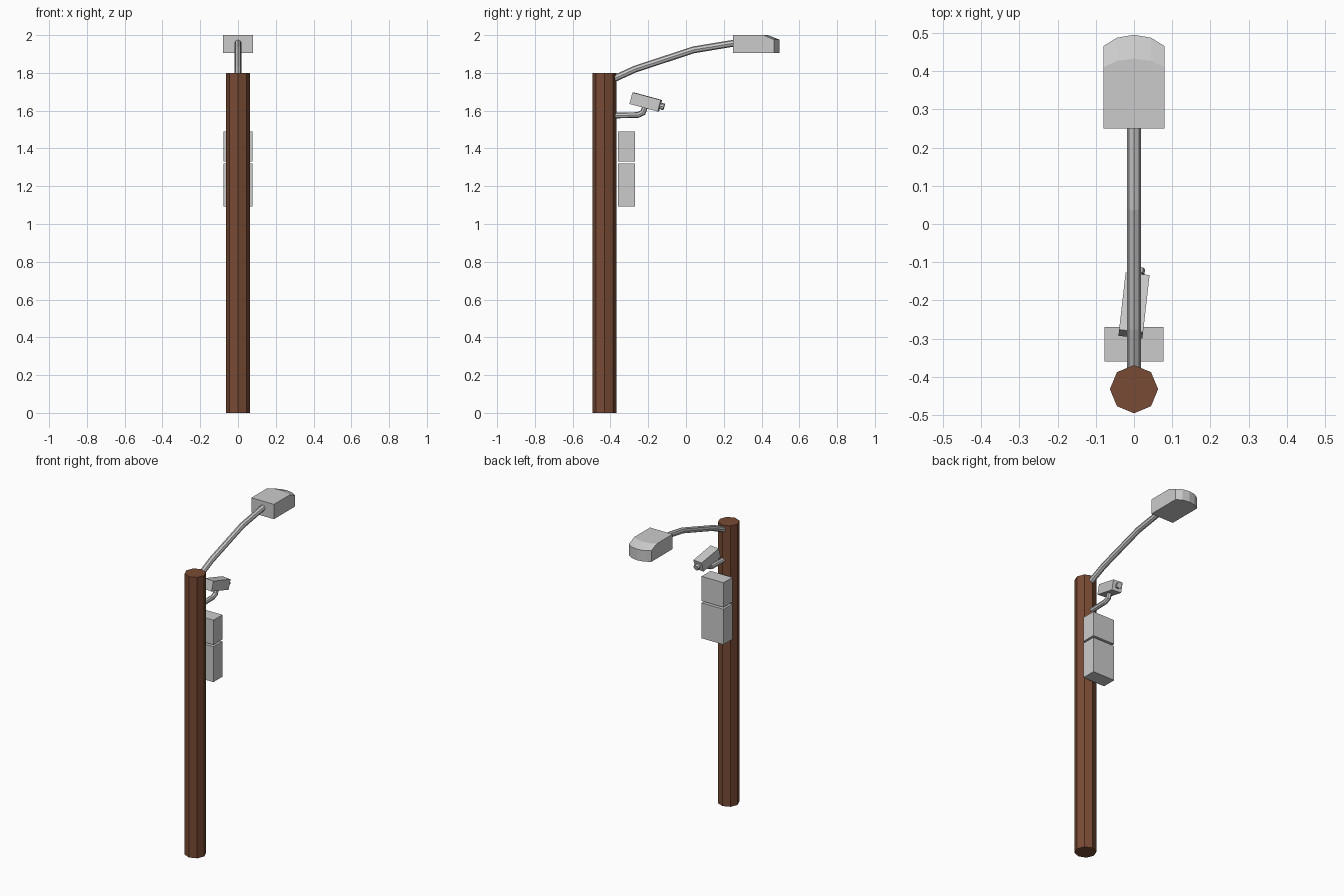
import bpy, bmesh, math
from mathutils import Matrix, Vector

if "Cube" in bpy.data.objects:
    bpy.data.objects.remove(bpy.data.objects["Cube"])


def finish(bm, name):
    bmesh.ops.recalc_face_normals(bm, faces=bm.faces)
    me = bpy.data.meshes.new(name)
    bm.to_mesh(me)
    bm.free()
    ob = bpy.data.objects.new(name, me)
    bpy.context.collection.objects.link(ob)
    return ob


def box(name, size, matrix):
    bm = bmesh.new()
    bmesh.ops.create_cube(bm, size=1)
    bmesh.ops.scale(bm, vec=size, verts=bm.verts)
    bmesh.ops.transform(bm, matrix=matrix, verts=bm.verts)
    return finish(bm, name)


def cylinder(name, r, depth, matrix, sides=8):
    bm = bmesh.new()
    bmesh.ops.create_cone(bm, cap_ends=True, segments=sides, radius1=r, radius2=r,
                          depth=depth, matrix=matrix)
    return finish(bm, name)


def tube(name, path, r, sides=8):
    """Sweep a regular polygon along a path of (y, z) points in the x = 0 plane."""
    pts = [Vector((0, y, z)) for y, z in path]
    bm = bmesh.new()
    rings = []
    for i, p in enumerate(pts):
        a = (p - pts[i - 1]).normalized() if i else Vector()
        b = (pts[i + 1] - p).normalized() if i < len(pts) - 1 else Vector()
        t = (a + b).normalized()
        n = Vector((0, -t.z, t.y))
        if i and i < len(pts) - 1:
            n /= t.dot(a)
        rings.append([bm.verts.new(p + Vector((r * math.cos(k * math.tau / sides), 0, 0))
                                   + n * r * math.sin(k * math.tau / sides))
                      for k in range(sides)])
    for lo, hi in zip(rings, rings[1:]):
        for k in range(sides):
            j = (k + 1) % sides
            bm.faces.new((lo[k], lo[j], hi[j], hi[k]))
    bm.faces.new(rings[0])
    bm.faces.new(rings[-1])
    return finish(bm, name)


# Wooden pole
wood = bpy.data.materials.new("wood")
wood.diffuse_color = (0.19, 0.07, 0.035, 1)
wood.use_nodes = True
wood.node_tree.nodes["Principled BSDF"].inputs["Base Color"].default_value = wood.diffuse_color
pole = cylinder("pole", 0.063, 1.8, Matrix.Translation((0, -0.432, 0.9)))
pole.data.materials.append(wood)

# Curved lamp arm and camera bracket
tube("lamp_arm", [(-0.39, 1.765), (-0.27, 1.82), (0.04, 1.922), (0.27, 1.96)], 0.018)
tube("camera_bracket", [(-0.385, 1.574), (-0.255, 1.577), (-0.228, 1.59), (-0.213, 1.63)], 0.015)

# Lamp head: rounded nose in plan, with the top sloping down towards the nose
bm = bmesh.new()
plan = [(-0.08, 0.465), (-0.045, 0.487), (0, 0.495), (0.045, 0.487), (0.08, 0.465)]
low = [bm.verts.new((x, y, 1.905)) for x, y in plan]
nose = [bm.verts.new((x, y, 1.976)) for x, y in plan]
crease = [bm.verts.new((x, 0.41 + (y - 0.465) * 0.75, 2.0)) for x, y in plan]
rear_low = [bm.verts.new((x, 0.25, 1.905)) for x in (-0.08, 0.08)]
rear_top = [bm.verts.new((x, 0.25, 2.0)) for x in (-0.08, 0.08)]
for lo, hi in ((low, nose), (nose, crease)):
    for k in range(4):
        bm.faces.new((lo[k], lo[k + 1], hi[k + 1], hi[k]))
bm.faces.new(crease + rear_top[::-1])
bm.faces.new(low + rear_low[::-1])
bm.faces.new((rear_low[0], rear_low[1], rear_top[1], rear_top[0]))
for s, e in ((0, 0), (1, 4)):
    bm.faces.new((rear_low[s], low[e], nose[e], crease[e], rear_top[s]))
finish(bm, "lamp_head")

# Security camera: body and stepped lens, turned and tipped downwards
aim = (Matrix.Translation((0, -0.213, 1.646)) @ Matrix.Rotation(math.radians(-6.5), 4, 'Z')
       @ Matrix.Rotation(math.radians(-15), 4, 'X'))
box("camera_body", (0.063, 0.156, 0.063), aim)
for name, r, y, d in (("lens_barrel", 0.014, 0.084, 0.02), ("lens_rim", 0.018, 0.094, 0.014)):
    cylinder(name, r, d, aim @ Matrix.Translation((0, y, 0)) @ Matrix.Rotation(math.pi / 2, 4, 'X'))

# Equipment boxes on the pole
for name, z0, z1 in (("lower_box", 1.093, 1.32), ("upper_box", 1.332, 1.49)):
    box(name, (0.155, 0.09, z1 - z0), Matrix.Translation((0, -0.314, (z0 + z1) / 2)))
